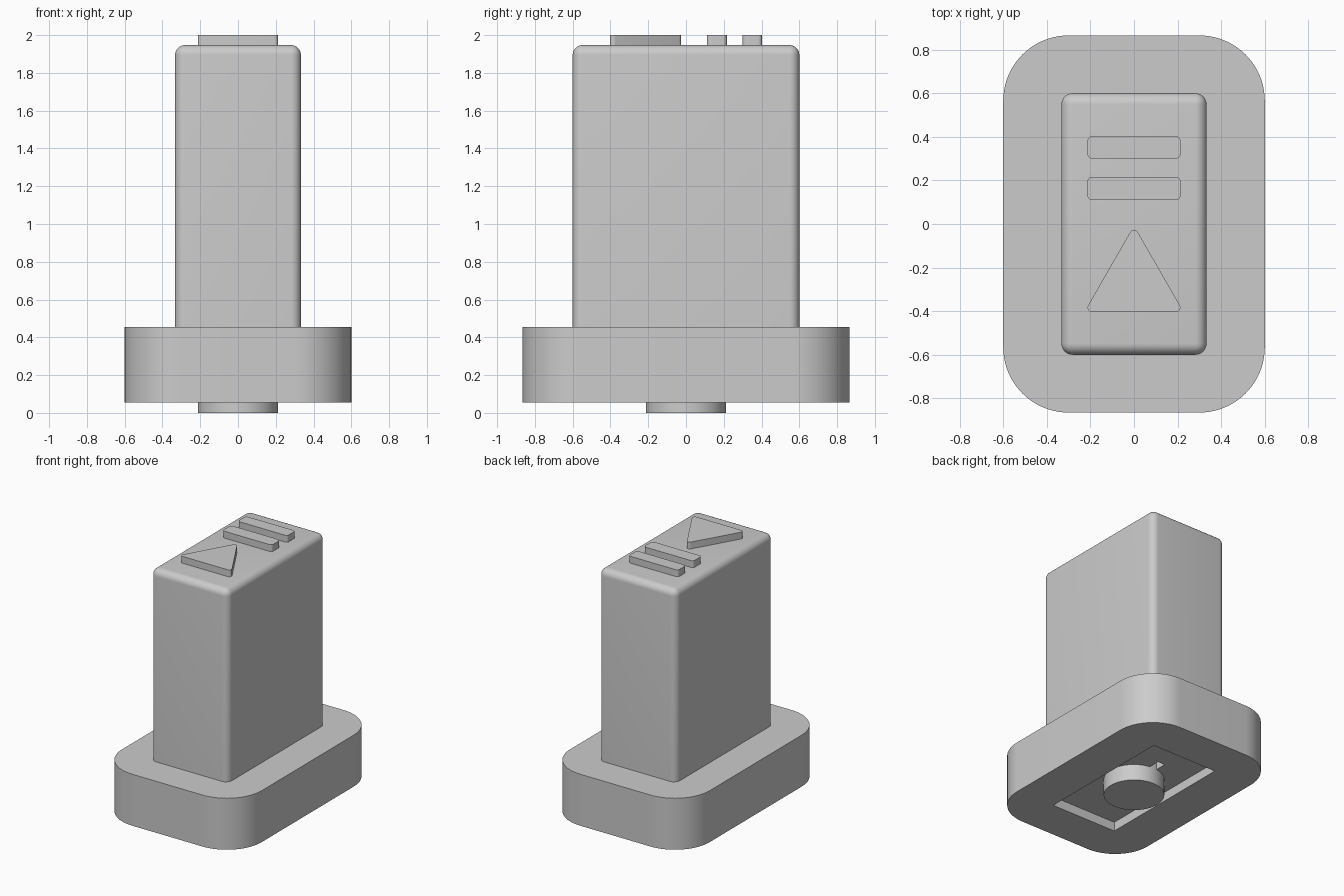
import bpy, bmesh, math
from mathutils import Vector

default = bpy.data.objects.get("Cube")
if default:
    bpy.data.objects.remove(default, do_unlink=True)

grey = bpy.data.materials.new("plain_grey")
grey.use_nodes = True
colour = (0.6, 0.6, 0.6, 1)
grey.diffuse_color = colour
grey.node_tree.nodes["Principled BSDF"].inputs["Base Color"].default_value = colour


def finish(name, bm):
    bmesh.ops.recalc_face_normals(bm, faces=bm.faces)
    mesh = bpy.data.meshes.new(name)
    bm.to_mesh(mesh)
    bm.free()
    mesh.materials.append(grey)
    obj = bpy.data.objects.new(name, mesh)
    bpy.context.collection.objects.link(obj)
    return obj


def activate(obj):
    bpy.ops.object.select_all(action="DESELECT")
    obj.select_set(True)
    bpy.context.view_layer.objects.active = obj


def smooth(obj):
    activate(obj)
    bpy.ops.object.shade_smooth_by_angle(angle=math.radians(30))


def rectangle(x0, x1, y0, y1):
    return [(x0, y0), (x1, y0), (x1, y1), (x0, y1)]


def rounded_prism(name, outline, radius, z0, z1, steps=12):
    """Extrude a counter-clockwise core outline grown by radius."""
    bm = bmesh.new()
    core = [Vector(p) for p in outline]
    verts = []
    for i, p in enumerate(core):
        before, after = p - core[i - 1], core[(i + 1) % len(core)] - p
        start = math.atan2(-before.x, before.y)
        turn = (math.atan2(-after.x, after.y) - start) % math.tau
        for k in range(steps + 1):
            a = start + turn * k / steps
            verts.append(bm.verts.new((p.x + radius * math.cos(a), p.y + radius * math.sin(a), z0)))
    face = bm.faces.new(verts)
    top = bmesh.ops.extrude_face_region(bm, geom=[face])["geom"]
    moved = [v for v in top if isinstance(v, bmesh.types.BMVert)]
    bmesh.ops.translate(bm, vec=(0, 0, z1 - z0), verts=moved)
    return finish(name, bm)


def box(name, half_x, half_y, z0, z1, round_edges=0):
    bm = bmesh.new()
    bmesh.ops.create_cube(bm, size=2)
    for v in bm.verts:
        v.co = (v.co.x * half_x, v.co.y * half_y, z1 if v.co.z > 0 else z0)
    if round_edges:
        # Round every edge except those around the bottom
        edges = [e for e in bm.edges if max(v.co.z for v in e.verts) > z0 + 0.01]
        bmesh.ops.bevel(bm, geom=edges, offset=round_edges, segments=8,
                        profile=0.5, affect="EDGES")
    return finish(name, bm)


def cut(obj, cutter):
    mod = obj.modifiers.new("cut", "BOOLEAN")
    mod.operation = "DIFFERENCE"
    mod.solver = "EXACT"
    mod.object = cutter
    cutter.hide_render = True
    activate(obj)
    bpy.ops.object.modifier_apply(modifier=mod.name)
    bpy.data.objects.remove(cutter, do_unlink=True)


# Base plate with a shallow recess and a narrow slot underneath
base = rounded_prism("base", rectangle(-0.3, 0.3, -0.565, 0.565), 0.3, 0.055, 0.455, 20)
cut(base, box("recess_cutter", 0.28, 0.55, 0, 0.125))
cut(base, box("slot_cutter", 0.03, 0.3, 0.1, 0.2))
smooth(base)

# Tall block with softened edges
smooth(box("body", 0.333, 0.6, 0.4, 1.947, 0.052))

# Round peg below the base
smooth(rounded_prism("peg", rectangle(-0.001, 0.001, -0.001, 0.001), 0.212, 0, 0.22, 16))

# Raised marks on top: two bars and a triangle
for name, y0, y1 in (("front_bar", 0.11, 0.216), ("back_bar", 0.3, 0.402)):
    smooth(rounded_prism(name, rectangle(-0.193, 0.193, y0 + 0.02, y1 - 0.02), 0.02, 1.93, 2, 6))
smooth(rounded_prism("triangle", [(-0.193, -0.383), (0.193, -0.383), (0, -0.047)], 0.02, 1.93, 2, 8))
